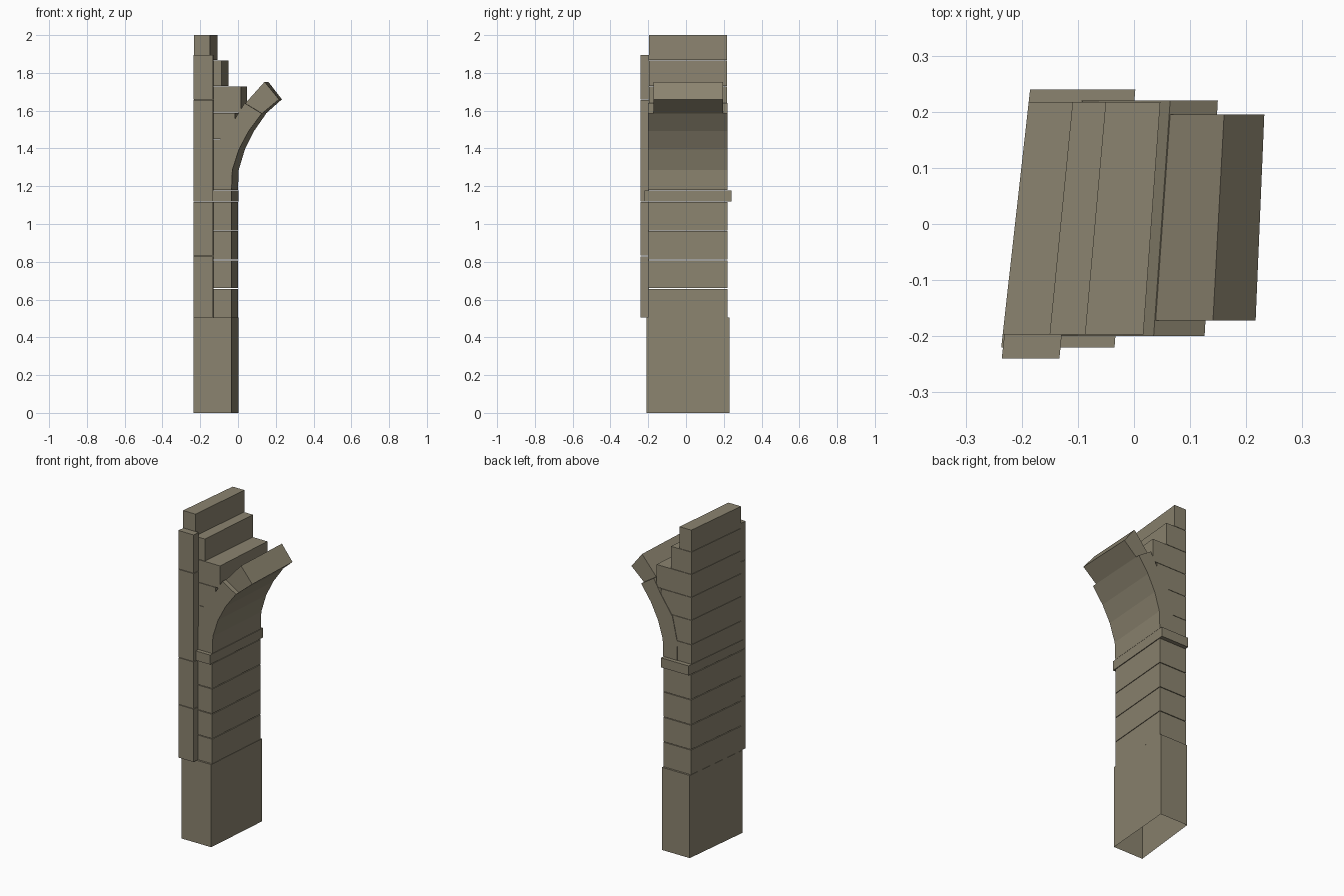
import bpy
import bmesh

cube = bpy.data.objects.get("Cube")
if cube:
    bpy.data.objects.remove(cube)

stone = bpy.data.materials.new("warm grey stone")
stone.use_nodes = True
colour = (0.26, 0.23, 0.16, 1)
stone.diffuse_color = colour
stone.node_tree.nodes["Principled BSDF"].inputs["Base Color"].default_value = colour


def wedge(x, y):
    """Skew the block sides, as each is part of a ring of masonry."""
    return x + (0.078 - 0.16 * x) * y


def prism(name, profile, y0, y1, open_bottom=False):
    """Extrude an x-z profile from y0 to y1."""
    bm = bmesh.new()
    front = [bm.verts.new((wedge(x, y0), y0, z)) for x, z in profile]
    back = [bm.verts.new((wedge(x, y1), y1, z)) for x, z in profile]
    bm.faces.new(front)
    bm.faces.new(back[::-1])
    n = len(profile)
    for i in range(n):
        if open_bottom and i == 0:
            continue
        j = (i + 1) % n
        bm.faces.new((front[i], back[i], back[j], front[j]))
    bmesh.ops.recalc_face_normals(bm, faces=bm.faces)
    mesh = bpy.data.meshes.new(name)
    bm.to_mesh(mesh)
    bm.free()
    mesh.materials.append(stone)
    obj = bpy.data.objects.new(name, mesh)
    bpy.context.collection.objects.link(obj)
    return obj


def block(name, x0, x1, z0, z1, y0=-0.2, y1=0.22, open_bottom=False):
    return prism(name, [(x0, z0), (x1, z0), (x1, z1), (x0, z1)], y0, y1, open_bottom)


LEFT, RIGHT, GAP = -0.212, -0.018, 0.004

# Plinth with open underside
block("base", LEFT, RIGHT + 0.001, 0, 0.505, -0.21, 0.23, True)

# Pillar courses
levels = [0.506, 0.66, 0.812, 0.966, 1.12]
for i in range(4):
    block(f"pillar_course_{i + 1}", LEFT, RIGHT, levels[i], levels[i + 1] - GAP)

# Impost band at the spring of the arch
block("impost", LEFT, RIGHT + 0.001, 1.12, 1.178, -0.22, 0.24)

# Wall courses behind the arch, stepped at the top
courses = [
    (1.18, 1.30, -0.10), (1.30, 1.45, -0.07), (1.45, 1.59, 0.0),
    (1.59, 1.73, 0.031), (1.73, 1.867, -0.069), (1.867, 2.0, -0.13),
]
for i, (z0, z1, x1) in enumerate(courses):
    block(f"wall_course_{i + 1}", LEFT, x1, z0, z1 - (0.002 if z1 < 2 else 0),
          -0.197, 0.217)

# Arch stones between successive radial joints (outer point, inner point)
joints = [
    ((-0.115, 1.18), (-0.018, 1.18)),
    ((-0.113, 1.305), (-0.014, 1.286)),
    ((-0.082, 1.44), (0.02, 1.395)),
    ((-0.004, 1.55), (0.07, 1.492)),
    ((0.049, 1.64), (0.137, 1.585)),
]
for i in range(4):
    (o0, i0), (o1, i1) = joints[i], joints[i + 1]
    prism(f"arch_stone_{i + 1}", [o0, i0, i1, o1], -0.2, 0.22)

# Smaller end stone of the arch
prism("arch_end_stone", [(0.049, 1.637), (0.137, 1.585), (0.224, 1.66), (0.15, 1.753)],
      -0.172, 0.195)

# Narrow pilaster on the front
strips = [0.506, 0.832, 1.12, 1.66, 1.897]
for i in range(4):
    block(f"front_pilaster_{i + 1}", LEFT + 0.003, -0.11,
          strips[i], strips[i + 1] - 0.003, -0.24, -0.197)
